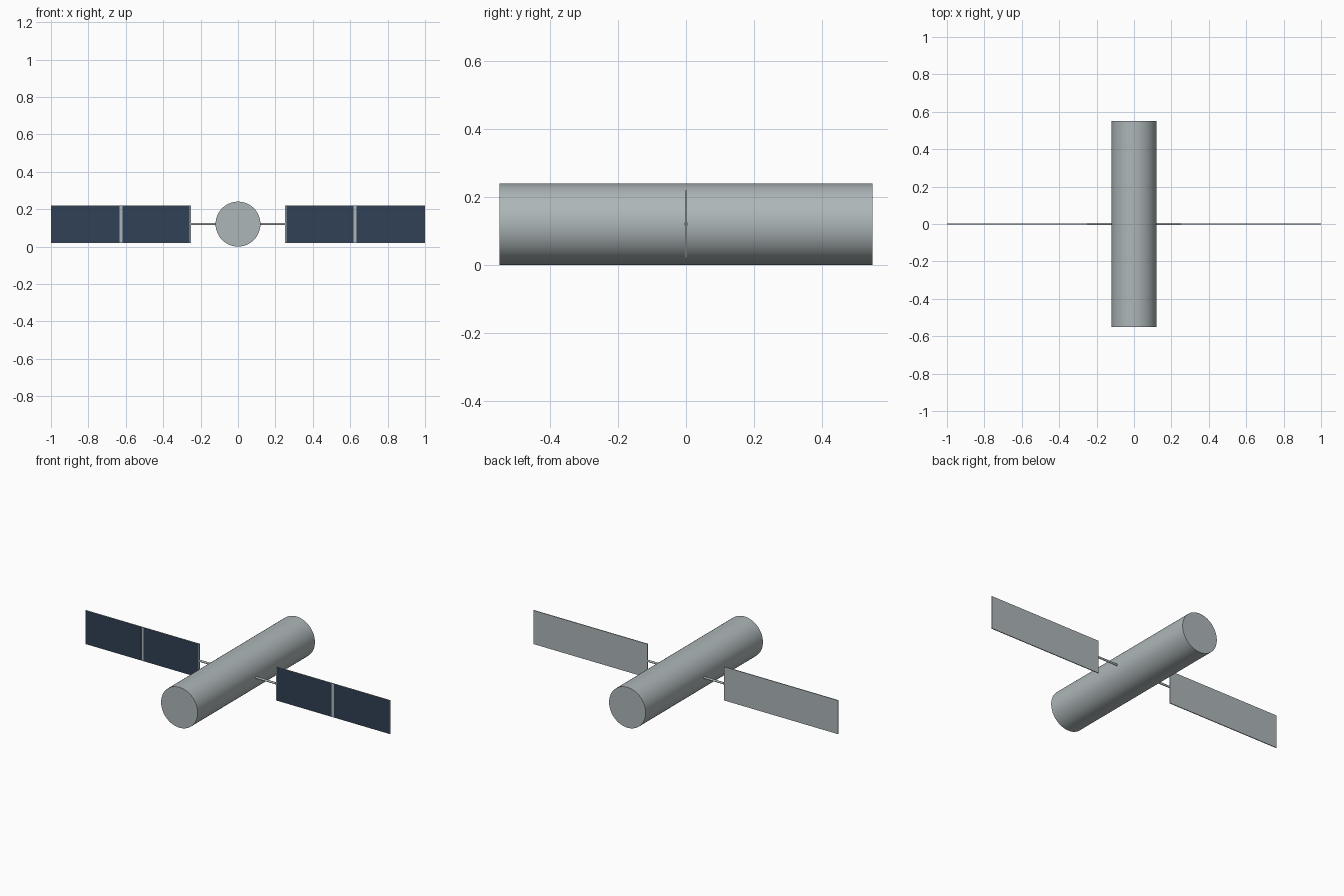
import bpy
import math

cube = bpy.data.objects.get("Cube")
if cube:
    bpy.data.objects.remove(cube, do_unlink=True)

AXIS_Z = 0.12
PANEL_DEPTH = 0.005


def material(name, rgb):
    m = bpy.data.materials.new(name)
    m.use_nodes = True
    m.diffuse_color = (*rgb, 1)
    bsdf = next(n for n in m.node_tree.nodes if n.type == "BSDF_PRINCIPLED")
    bsdf.inputs["Base Color"].default_value = (*rgb, 1)
    return m


grey = material("light grey metal", (0.42, 0.47, 0.48))
navy = material("dark navy cells", (0.03, 0.052, 0.092))


def cylinder(name, radius, length, rotation, x=0, sides=64):
    bpy.ops.mesh.primitive_cylinder_add(vertices=sides, radius=radius, depth=length,
                                        location=(x, 0, AXIS_Z), rotation=rotation)
    ob = bpy.context.object
    ob.name = name
    ob.data.materials.append(grey)
    bpy.ops.object.shade_smooth_by_angle()


def box(name, x0, x1, y, depth, height, mat):
    bpy.ops.mesh.primitive_cube_add(size=1, location=((x0 + x1) / 2, y, AXIS_Z))
    ob = bpy.context.object
    ob.name = name
    ob.scale = (abs(x1 - x0), depth, height)
    bpy.ops.object.transform_apply(location=False, rotation=False, scale=True)
    ob.data.materials.append(mat)


# Main body lying along y
cylinder("hull", 0.12, 1.1, (math.pi / 2, 0, 0))

# Boom, backing panel and front cells on each side
for side, s in (("left", 1), ("right", -1)):
    cylinder(f"{side}_boom", 0.006, 0.15, (0, math.pi / 2, 0), x=s * 0.175, sides=16)
    box(f"{side}_panel", s * 0.25, s * 1.0, 0, PANEL_DEPTH, 0.2, grey)
    for part, x0, x1 in (("inner", 0.258, 0.617), ("outer", 0.633, 0.996)):
        box(f"{side}_{part}_cell", s * x0, s * x1, -PANEL_DEPTH / 2, 0.002, 0.196, navy)
